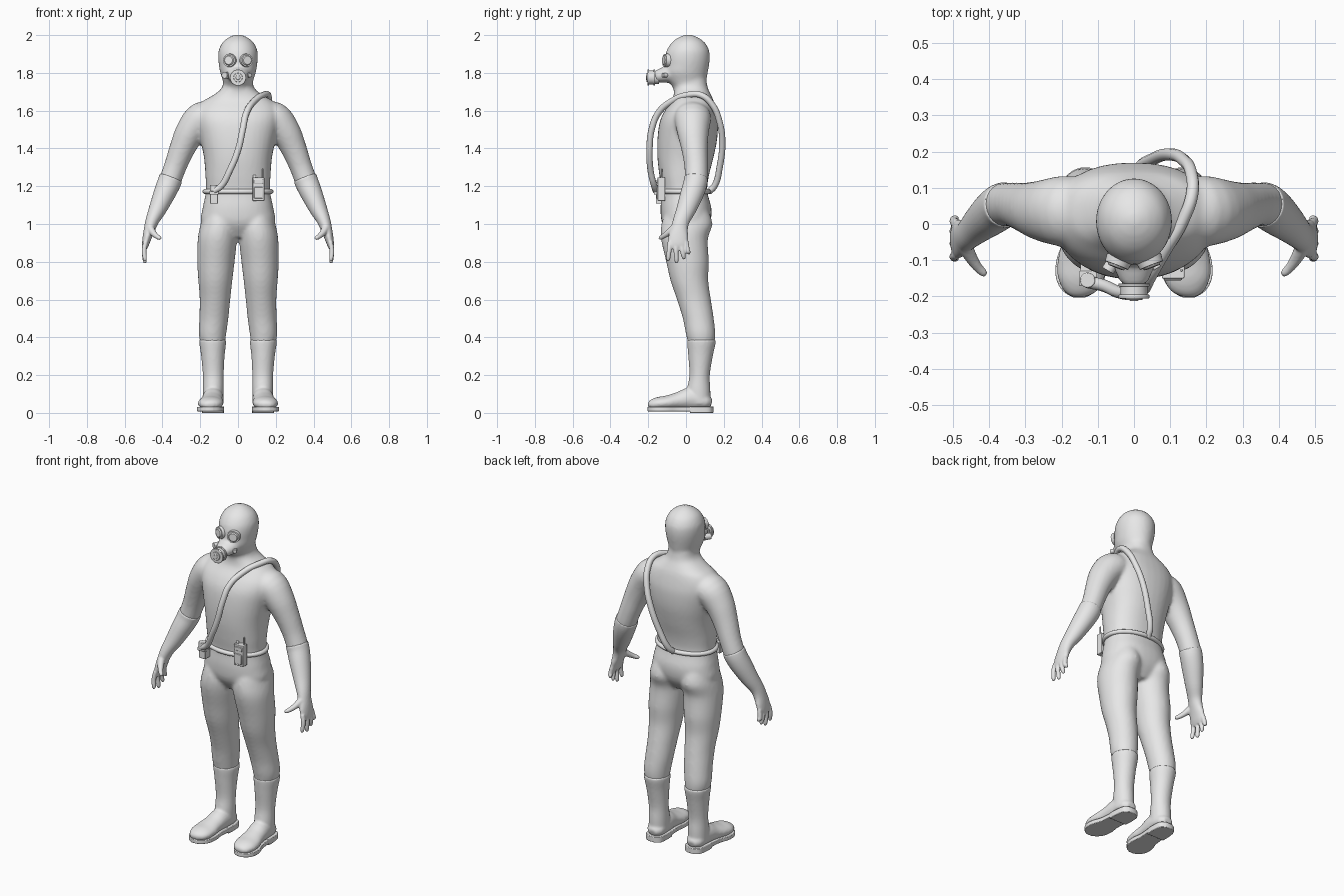
import bpy, bmesh, math
from mathutils import Vector, Matrix

cube = bpy.data.objects.get("Cube")
if cube:
    bpy.data.objects.remove(cube, do_unlink=True)

grey = bpy.data.materials.new("plain grey")
grey.use_nodes = True
grey.diffuse_color = (0.8, 0.8, 0.8, 1)
grey.node_tree.nodes["Principled BSDF"].inputs["Base Color"].default_value = (0.8, 0.8, 0.8, 1)


def refine(rows, steps=4):
    """Smooth a list of rows with a Catmull-Rom spline."""
    out = []
    for i in range(len(rows) - 1):
        a, b, c, d = (Vector(rows[max(0, min(len(rows) - 1, i + k))]) for k in (-1, 0, 1, 2))
        for s in range(steps):
            t = s / steps
            out.append(b + (c - a) * (t / 2) + (a * 2 - b * 5 + c * 4 - d) * (t * t / 2)
                       + (b * 3 - a - c * 3 + d) * (t ** 3 / 2))
    return out + [Vector(rows[-1])]


def loft(bm, rows, axis=None, sides=28, power=2.0):
    """Skin oval rings; a row is x, y, z, depth radius, width radius."""
    rows = refine(rows)
    centres = [Vector(r[:3]) for r in rows]
    rings = []
    for i, row in enumerate(rows):
        tangent = centres[min(i + 1, len(rows) - 1)] - centres[max(i - 1, 0)]
        tangent = Vector(axis) if axis else tangent.normalized()
        ref = Vector((0, 0, 1)) if abs(tangent.y) > 0.8 else Vector((0, 1, 0))
        u = (ref - tangent * ref.dot(tangent)).normalized()
        v = tangent.cross(u)
        ring = []
        for k in range(sides):
            a = math.tau * k / sides
            c, s = math.cos(a), math.sin(a)
            cu = math.copysign(abs(c) ** (2 / power), c) * max(row[3], 0.001)
            sv = math.copysign(abs(s) ** (2 / power), s) * max(row[4], 0.001)
            ring.append(bm.verts.new(centres[i] + u * cu + v * sv))
        rings.append(ring)
    for lo, hi in zip(rings, rings[1:]):
        for k in range(sides):
            n = (k + 1) % sides
            bm.faces.new((lo[k], lo[n], hi[n], hi[k]))
    bm.faces.new(rings[0][::-1])
    bm.faces.new(rings[-1])


def finish(name, bm, mirror=False, voxel=0, smooth=6, bevel=0):
    bmesh.ops.recalc_face_normals(bm, faces=bm.faces)
    mesh = bpy.data.meshes.new(name)
    bm.to_mesh(mesh)
    bm.free()
    obj = bpy.data.objects.new(name, mesh)
    bpy.context.collection.objects.link(obj)
    mesh.materials.append(grey)
    if mirror:
        obj.modifiers.new("mirror", "MIRROR").use_mirror_merge = False
    if bevel:
        mod = obj.modifiers.new("bevel", "BEVEL")
        mod.width, mod.segments, mod.limit_method = bevel, 2, "ANGLE"
    if voxel:
        mod = obj.modifiers.new("blend", "REMESH")
        mod.mode, mod.voxel_size, mod.use_smooth_shade = "VOXEL", voxel, True
        mod = obj.modifiers.new("soften", "SMOOTH")
        mod.factor, mod.iterations = 0.5, smooth
    bpy.ops.object.select_all(action="DESELECT")
    obj.select_set(True)
    bpy.context.view_layer.objects.active = obj
    if voxel:
        bpy.ops.object.shade_smooth()
    else:
        bpy.ops.object.shade_smooth_by_angle(angle=math.radians(40))
    return obj


def disc(bm, centre, direction, radius, depth, top=None):
    spin = Vector(direction).to_track_quat("Z", "Y").to_matrix().to_4x4()
    bmesh.ops.create_cone(bm, cap_ends=True, segments=28, radius1=radius,
                          radius2=radius if top is None else top, depth=depth,
                          matrix=Matrix.Translation(centre) @ spin)


def box(bm, centre, size):
    bmesh.ops.create_cube(bm, size=1, matrix=Matrix.Translation(centre) @ Matrix.Diagonal((*size, 1)))


def tube(name, points, radius, cyclic=False):
    curve = bpy.data.curves.new(name, "CURVE")
    curve.dimensions = "3D"
    curve.bevel_depth, curve.bevel_resolution, curve.resolution_u = radius, 3, 8
    curve.use_fill_caps = True
    spline = curve.splines.new("BEZIER")
    spline.bezier_points.add(len(points) - 1)
    spline.use_cyclic_u = cyclic
    for bp, p in zip(spline.bezier_points, points):
        bp.co = p
        bp.handle_left_type = bp.handle_right_type = "AUTO"
    curve.materials.append(grey)
    bpy.context.collection.objects.link(bpy.data.objects.new(name, curve))


UP = (0, 0, 1)

# Suit: torso, hooded head, muzzle, upper arms and legs blended together
bm = bmesh.new()
loft(bm, [(0, 0, .93, .08, .08), (0, 0, 1, .125, .19), (0, 0, 1.08, .135, .188),
          (0, -.008, 1.17, .121, .17), (0, -.01, 1.25, .13, .172), (0, -.003, 1.35, .148, .18),
          (0, .007, 1.45, .158, .2), (0, .015, 1.54, .154, .22), (0, .024, 1.6, .136, .22),
          (0, .035, 1.65, .112, .185), (0, .034, 1.68, .1, .135), (0, .026, 1.72, .09, .086),
          (0, .02, 1.78, .085, .075)], UP, 36, 2.3)
loft(bm, [(0, .025, 1.68, .088, .08), (0, .022, 1.72, .09, .076), (0, .005, 1.76, .104, .081),
          (0, -.002, 1.8, .117, .094), (0, .004, 1.84, .118, .101), (0, .007, 1.88, .119, .105),
          (0, .01, 1.92, .112, .102), (0, .012, 1.96, .088, .083), (0, .012, 1.985, .056, .054),
          (0, .012, 1.998, .027, .027), (0, .012, 2.003, .004, .004)], UP, 32)
loft(bm, [(0, -.04, 1.8, .045, .07), (0, -.1, 1.792, .044, .062), (0, -.145, 1.783, .035, .046),
          (0, -.165, 1.778, .028, .034)])
for side in (1, -1):
    loft(bm, [(side * x, y, z, d, w) for x, y, z, d, w in (
        (.11, .03, 1.57, .09, .07), (.19, .035, 1.56, .098, .088), (.25, .037, 1.49, .085, .08),
        (.295, .045, 1.4, .07, .068), (.33, .053, 1.31, .062, .06), (.36, .053, 1.23, .06, .058),
        (.378, .045, 1.19, .055, .053))])
    loft(bm, [(side * x, y, z, d, w) for x, y, z, d, w in (
        (.095, .005, 1.08, .11, .08), (.1, .005, 1, .135, .098), (.109, -.008, .92, .124, .104),
        (.117, .008, .8, .113, .099), (.12, .018, .7, .1, .09), (.122, .042, .6, .09, .081),
        (.128, .065, .5, .082, .077), (.135, .077, .42, .078, .073), (.134, .081, .36, .068, .063),
        (.133, .08, .32, .055, .05))], UP)
finish("suit_body", bm, voxel=.01, smooth=5)

# Gauntlets: sleeve, palm, four fingers and thumb
bm = bmesh.new()
loft(bm, [(.354, .053, 1.245, .063, .063), (.368, .048, 1.21, .063, .062), (.392, .03, 1.155, .061, .057),
          (.425, .002, 1.08, .052, .047), (.453, -.024, 1.02, .044, .036), (.468, -.035, .975, .045, .03),
          (.481, -.04, .93, .053, .024), (.49, -.042, .89, .052, .018), (.492, -.042, .87, .045, .011)])
for base, tip, low in ((.001, .015, .838), (-.028, -.012, .812), (-.057, -.05, .792), (-.085, -.094, .803)):
    loft(bm, [(.489, base, .905, .013, .013), (.497, (base + tip) / 2, .86, .013, .013),
              (.493, tip, low + .012, .011, .011), (.49, tip, low, .004, .004)], sides=12)
loft(bm, [(.468, -.055, .985, .022, .02), (.452, -.088, .957, .018, .018), (.433, -.117, .937, .014, .014),
          (.414, -.136, .925, .011, .011), (.408, -.141, .921, .004, .004)], sides=12)
finish("gauntlets", bm, mirror=True, voxel=.005, smooth=3)

# Boots: shaft and foot blended, with sole and heel below
bm = bmesh.new()
loft(bm, [(.135, .082, .387, .076, .072), (.134, .081, .36, .074, .07), (.133, .077, .3, .065, .062),
          (.131, .072, .2, .054, .055), (.131, .067, .12, .062, .055), (.131, .068, .05, .062, .054)], UP)
loft(bm, [(.13, .135, .05, .02, .025), (.13, .105, .058, .04, .05), (.132, .03, .075, .06, .056),
          (.138, -.04, .064, .046, .058), (.143, -.1, .054, .038, .067), (.147, -.15, .049, .034, .064),
          (.15, -.185, .042, .025, .045), (.15, -.2, .037, .01, .018)])
finish("boots", bm, mirror=True, voxel=.007, smooth=4)


def slab(bm, rows, low, high):
    rows = refine(rows)
    outline = [(x + w, y) for x, y, w in rows] + [(x - w, y) for x, y, w in reversed(rows)]
    face = bm.faces.new([bm.verts.new((x, y, low)) for x, y in outline])
    lifted = bmesh.ops.extrude_face_region(bm, geom=[face])["geom"]
    bmesh.ops.translate(bm, vec=(0, 0, high - low), verts=[v for v in lifted if isinstance(v, bmesh.types.BMVert)])


bm = bmesh.new()
slab(bm, [(.13, .14, .02), (.13, .12, .048), (.132, .04, .056), (.138, -.04, .057), (.144, -.1, .07),
          (.148, -.15, .067), (.15, -.185, .046), (.151, -.203, .016)], .008, .032)
slab(bm, [(.13, .145, .02), (.13, .122, .05), (.132, .06, .058), (.133, .02, .056)], 0, .034)
finish("soles_and_heels", bm, mirror=True, bevel=.003)

# Mask: eyepieces, filter canister and side valve
bm = bmesh.new()
for side in (1, -1):
    facing = Vector((side * .38, -1, .05)).normalized()
    spot = Vector((side * .044, -.104, 1.866))
    disc(bm, spot, facing, .037, .022, .034)
    disc(bm, spot + facing * .012, facing, .03, .01, .022)
finish("eyepieces", bm)

bm = bmesh.new()
for y, radius, depth in ((-.158, .033, .03), (-.168, .043, .008), (-.182, .037, .03), (-.2, .043, .01)):
    disc(bm, (0, y, 1.775), (0, -1, 0), radius, depth)
for y, radius in ((-.206, .024), (-.208, .012)):
    disc(bm, (0, y, 1.775), (0, -1, 0), radius, .008)
disc(bm, (-.062, -.112, 1.788), (-.6, -1, 0), .018, .04)
disc(bm, (.058, -.112, 1.788), (.6, -1, 0), .012, .025)
finish("breathing_filter", bm, bevel=.002)

# Waist belt
tube("belt", [(.175 * math.cos(a), -.008 + .127 * math.sin(a), 1.172)
              for a in (math.tau * k / 16 for k in range(16))], .013, True)

# Air hose over the left shoulder
tube("air_hose", [(-.128, -.16, 1.175), (-.09, -.168, 1.2), (-.045, -.187, 1.28), (0, -.193, 1.39),
                  (.025, -.182, 1.5), (.045, -.145, 1.59), (.085, -.075, 1.65), (.135, .01, 1.683),
                  (.16, .08, 1.682), (.158, .14, 1.63), (.135, .178, 1.54), (.1, .192, 1.44),
                  (.05, .178, 1.3), (.012, .15, 1.2), (0, .12, 1.17)], .017)

# Belt equipment: radio with antenna, hose coupling pouch
bm = bmesh.new()
box(bm, (.108, -.13, 1.185), (.062, .04, .125))
box(bm, (.108, -.152, 1.165), (.045, .008, .06))
box(bm, (.108, -.15, 1.225), (.05, .01, .022))
disc(bm, (.131, -.128, 1.265), UP, .004, .055)
disc(bm, (.088, -.128, 1.252), UP, .008, .016)
finish("belt_radio", bm, bevel=.003)

bm = bmesh.new()
box(bm, (-.127, -.135, 1.14), (.042, .05, .065))
box(bm, (-.127, -.15, 1.165), (.05, .04, .02))
disc(bm, (-.128, -.155, 1.19), UP, .021, .035)
finish("hose_coupling", bm, bevel=.003)
